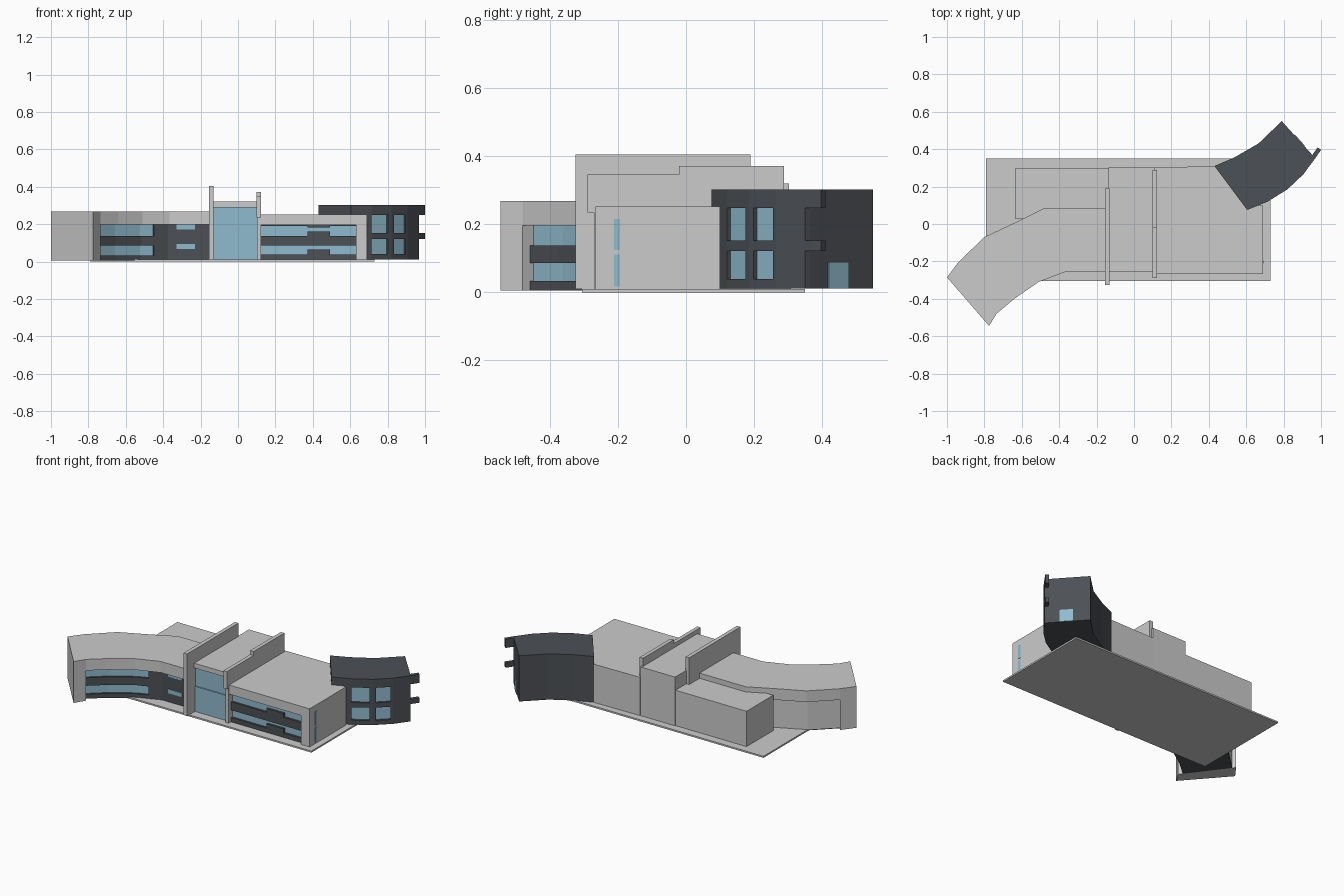
import bpy
import bmesh
from mathutils import Vector

cube = bpy.data.objects.get("Cube")
if cube:
    bpy.data.objects.remove(cube, do_unlink=True)


def material(name, rgb):
    m = bpy.data.materials.new(name)
    m.use_nodes = True
    m.diffuse_color = (*rgb, 1)
    m.node_tree.nodes["Principled BSDF"].inputs["Base Color"].default_value = (*rgb, 1)
    return m


LIGHT = material("light_concrete", (0.6, 0.6, 0.6))
DARK = material("dark_cladding", (0.072, 0.079, 0.09))
GLASS = material("blue_glass", (0.28, 0.5, 0.62))


def prism(name, outline, z0, z1, mat):
    """Extrude a plan outline between two heights."""
    bm = bmesh.new()
    low = [bm.verts.new((p[0], p[1], z0)) for p in outline]
    high = [bm.verts.new((p[0], p[1], z1)) for p in outline]
    bm.faces.new(low)
    bm.faces.new(high)
    n = len(low)
    for i in range(n):
        j = (i + 1) % n
        bm.faces.new((low[i], low[j], high[j], high[i]))
    bmesh.ops.recalc_face_normals(bm, faces=bm.faces)
    mesh = bpy.data.meshes.new(name)
    bm.to_mesh(mesh)
    bm.free()
    mesh.materials.append(mat)
    obj = bpy.data.objects.new(name, mesh)
    bpy.context.collection.objects.link(obj)
    return obj


def box(name, x0, x1, y0, y1, z0, z1, mat):
    return prism(name, [(x0, y0), (x1, y0), (x1, y1), (x0, y1)], z0, z1, mat)


def ribbon(name, outer, inner, z0, z1, mat):
    """Wall strip between two plan paths."""
    return prism(name, list(outer) + list(reversed(inner)), z0, z1, mat)


def path(*pts):
    return [Vector(p) for p in pts]


# Ground slab
box("ground_slab", -0.79, 0.73, -0.305, 0.35, 0, 0.01, LIGHT)

# Curved wing on the -x side
front = path((-0.775, -0.545), (-0.735, -0.48), (-0.64, -0.40),
             (-0.51, -0.31), (-0.365, -0.255), (-0.14, -0.255))
back = path((-1, -0.285), (-0.94, -0.205), (-0.80, -0.07),
            (-0.63, 0.01), (-0.48, 0.085), (-0.14, 0.085))


def across(t, start=1, end=6):
    return [f.lerp(b, t) for f, b in zip(front, back)][start:end]


ribbon("curved_roof", front, back, 0.197, 0.268, LIGHT)
ribbon("curved_end_wall", front[:2], back[:2], 0.005, 0.197, LIGHT)
ribbon("curved_core", across(0.14), across(0.93), 0.01, 0.197, LIGHT)
ribbon("curved_floor", across(0.08), across(0.93), 0.005, 0.012, DARK)

# Ribbon windows end part way along the fourth bay
bay_end = 0.48


def bay_path(t):
    pts = across(t, 1, 5)
    pts[-1] = pts[-2].lerp(pts[-1], bay_end)
    return pts


def solid_path(t):
    pts = across(t, 3, 6)
    pts[0] = pts[0].lerp(pts[1], bay_end)
    return pts


ribbon("curved_glazing", bay_path(0.115), bay_path(0.14), 0.012, 0.197, GLASS)
for z0, z1 in ((0.012, 0.033), (0.087, 0.138)):
    ribbon("curved_spandrel", bay_path(0.08), bay_path(0.115), z0, z1, DARK)
ribbon("curved_dark_wall", solid_path(0.08), solid_path(0.14), 0.012, 0.197, DARK)
for z0, z1 in ((0.067, 0.093), (0.172, 0.197)):
    box("small_window", -0.33, -0.23, -0.232, -0.226, z0, z1, GLASS)

# Rear block
box("rear_block", -0.635, -0.13, 0.03, 0.298, 0.01, 0.235, LIGHT)

# Central hall and its fin walls
box("hall_body", -0.135, 0.11, -0.22, 0.302, 0.01, 0.29, LIGHT)
box("hall_roof", -0.135, 0.11, -0.255, 0.302, 0.29, 0.32, LIGHT)
box("hall_upper_glass", -0.135, 0.11, -0.24, -0.22, 0.17, 0.29, GLASS)
box("hall_lower_glass", -0.135, 0.11, -0.247, -0.22, 0.01, 0.17, GLASS)
box("tall_fin_wall", -0.155, -0.13, -0.325, 0.19, 0.01, 0.405, LIGHT)
box("short_fin_post", 0.102, 0.122, -0.27, 0.28, 0.01, 0.235, LIGHT)
box("short_fin_front", 0.1, 0.124, -0.29, -0.02, 0.235, 0.347, LIGHT)
box("short_fin_rear", 0.1, 0.124, -0.02, 0.288, 0.235, 0.372, LIGHT)

# Block on the +x side
outline = path((0.11, -0.225), (0.69, -0.225), (0.69, 0.1), (0.61, 0.1),
               (0.45, 0.309), (0.11, 0.303))
prism("side_block_body", outline, 0.01, 0.253, LIGHT)
box("side_block_fascia", 0.11, 0.69, -0.266, -0.225, 0.195, 0.253, LIGHT)
box("side_block_end_post", 0.63, 0.69, -0.266, -0.225, 0.01, 0.195, LIGHT)
box("side_block_glazing", 0.12, 0.63, -0.232, -0.225, 0.01, 0.195, GLASS)
for z0, z1 in ((0.01, 0.038), (0.085, 0.138), (0.19, 0.195)):
    box("side_block_spandrel", 0.12, 0.63, -0.245, -0.232, z0, z1, DARK)
for z0, z1 in ((0.038, 0.065), (0.138, 0.162), (0.183, 0.19)):
    box("side_block_centre_panel", 0.372, 0.492, -0.245, -0.232, z0, z1, DARK)
for z0, z1 in ((0.018, 0.112), (0.125, 0.215)):
    box("slot_window", 0.687, 0.693, -0.212, -0.194, z0, z1, GLASS)

# Dark curved pavilion
face = path((0.605, 0.075), (0.715, 0.12), (0.82, 0.185), (0.905, 0.265), (0.968, 0.35))
rear = path((0.79, 0.55), (0.665, 0.43), (0.535, 0.355), (0.43, 0.31))
inset = Vector((-0.011, 0.015))
inner = [p + inset for p in face]
glass_face = [p + inset * 0.75 for p in face]
prism("pavilion_body", inner + rear, 0.012, 0.303, DARK)
for z0, z1 in ((0.012, 0.04), (0.122, 0.152), (0.248, 0.303)):
    ribbon("pavilion_band", face, inner, z0, z1, DARK)
ribbon("pavilion_glazing", glass_face[1:4], inner[1:4], 0.04, 0.248, GLASS)


def pier(points):
    ribbon("pavilion_pier", points, [p + inset for p in points], 0.012, 0.303, DARK)


pier(face[:2])
pier([face[1].lerp(face[2], 0.84), face[2], face[2].lerp(face[3], 0.16)])
pier([face[2].lerp(face[3], 0.88), face[3], face[4]])

# Projecting ledges at the pavilion corner
tip = path((0.968, 0.35), (1.0, 0.396))
for z0, z1 in ((0.248, 0.303), (0.122, 0.152)):
    ribbon("corner_ledge", tip, [p + Vector((-0.018, 0.014)) for p in tip], z0, z1, DARK)

# Door in the pavilion end wall
a, b = inner[-1], rear[0]
out = Vector((0.003, 0.003))
door = [a.lerp(b, 0.28), a.lerp(b, 0.6)]
ribbon("pavilion_door", [p + out for p in door], [p - out for p in door], 0.012, 0.09, GLASS)
